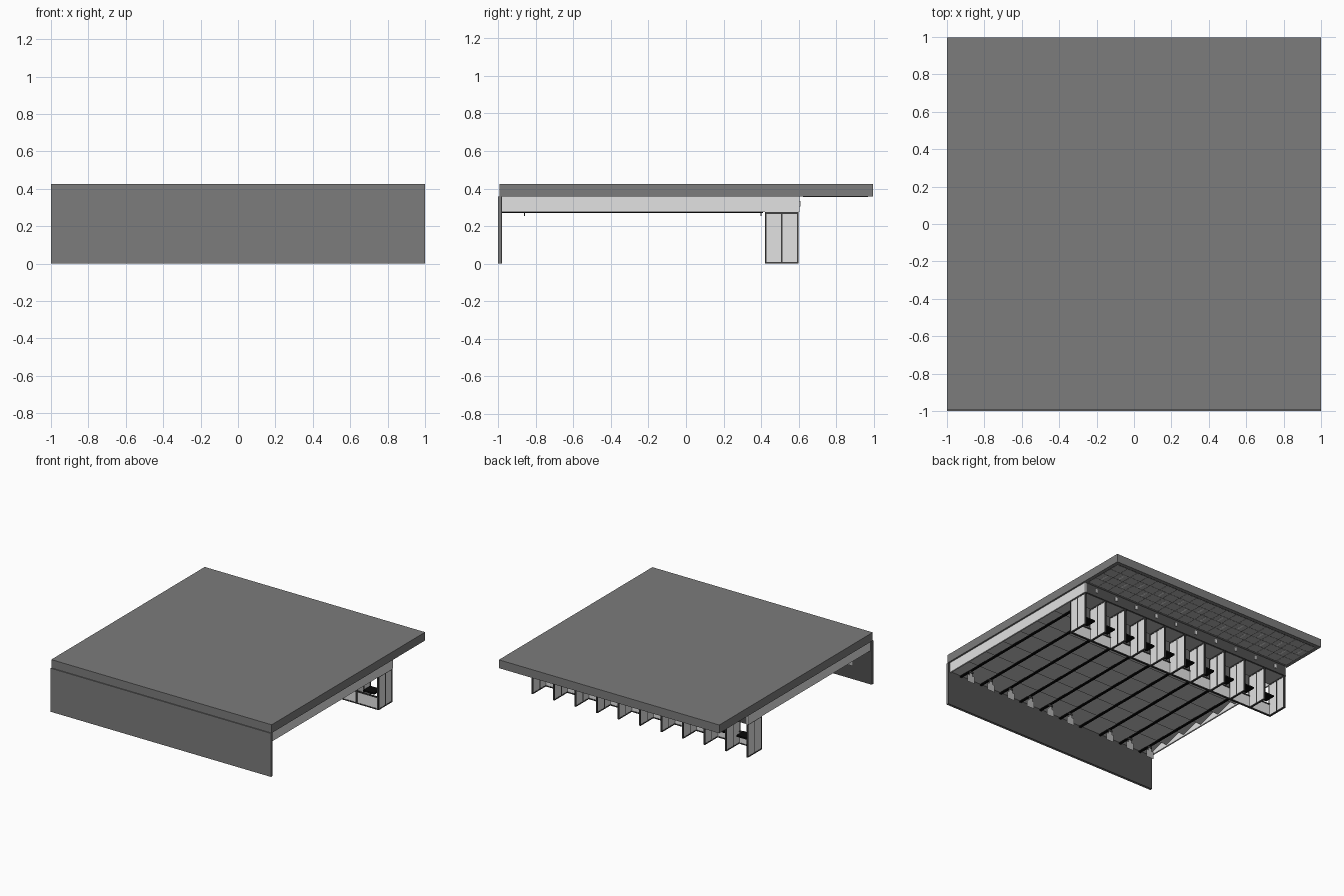
import bpy
import bmesh
from mathutils import Matrix, Vector

cube = bpy.data.objects.get("Cube")
if cube:
    bpy.data.objects.remove(cube, do_unlink=True)


def material(name, v):
    m = bpy.data.materials.new(name)
    m.use_nodes = True
    m.diffuse_color = (v, v, v, 1)
    node = next(n for n in m.node_tree.nodes if n.type == 'BSDF_PRINCIPLED')
    node.inputs["Base Color"].default_value = (v, v, v, 1)
    return m


concrete = material("concrete grey", 0.2)
pale = material("pale grey", 0.76)
ceiling = material("ceiling grey", 0.45)
lining = material("dark lining", 0.08)
frame = material("dark frame", 0.05)
black = material("black", 0.003)


def finish(name, bm, mat):
    bmesh.ops.recalc_face_normals(bm, faces=bm.faces)
    mesh = bpy.data.meshes.new(name)
    bm.to_mesh(mesh)
    bm.free()
    mesh.materials.append(mat)
    ob = bpy.data.objects.new(name, mesh)
    bpy.context.collection.objects.link(ob)
    return ob


def boxes(name, mat, spans):
    """One object from boxes given as (x0, x1), (y0, y1), (z0, z1)."""
    bm = bmesh.new()
    for span in spans:
        mid = Vector([(a + b) / 2 for a, b in span])
        size = [b - a for a, b in span]
        bmesh.ops.create_cube(bm, size=1, matrix=Matrix.Translation(mid) @ Matrix.Diagonal((*size, 1)))
    return finish(name, bm, mat)


def around(c, half):
    return (c - half, c + half)


LANES = 10
PITCH = 0.195
EDGE = PITCH * LANES / 2
CEIL, SOFFIT = 0.357, 0.275
WALL = -0.98
BOOTH_FRONT, BOOTH_BACK = 0.42, 0.6
dividers = [EDGE - PITCH * i for i in range(LANES + 1)]
lanes = [EDGE - PITCH * (i + 0.5) for i in range(LANES)]

# Main shell
boxes("roof_slab", concrete, [((-1, 1), (-0.992, 0.997), (CEIL, 0.425))])
boxes("end_wall", concrete, [((-1, 1), (-1, -0.985), (0, CEIL))])
boxes("end_wall_lining", lining, [((-1, 1), (-0.985, WALL), (0, CEIL))])
boxes("side_beams", pale,
      [(around(s * 0.98, 0.006), (WALL, 0.604), (SOFFIT, CEIL)) for s in (-1, 1)])
boxes("booth_header", lining, [((-0.974, 0.974), (0.588, 0.604), (SOFFIT, CEIL))])
boxes("booth_soffit", ceiling,
      [((-0.974, 0.974), (BOOTH_FRONT, 0.588), (SOFFIT + 0.005, SOFFIT + 0.012))])

# Sloping ceiling baffles, low end towards the end wall
bm = bmesh.new()
ROWS = 7
step = (BOOTH_FRONT - WALL) / ROWS
for r in range(ROWS):
    y = WALL + r * step
    ring = [(y, 0.285), (y + step, 0.347), (y + step, CEIL), (y, 0.293)]
    face = bm.faces.new([bm.verts.new((-0.974, a, b)) for a, b in ring])
    ext = bmesh.ops.extrude_face_region(bm, geom=[face])
    moved = [v for v in ext["geom"] if isinstance(v, bmesh.types.BMVert)]
    bmesh.ops.translate(bm, verts=moved, vec=(1.948, 0, 0))
finish("ceiling_baffles", bm, ceiling)

# Target rails and hanging targets
boxes("target_rails", black,
      [(around(x, 0.009), (WALL, 0.41), (0.271, 0.281)) for x in lanes])
hangers, cards, heads = [], [], []
for i, x in enumerate(lanes):
    y = 0.4 if i == 6 else -0.86
    hangers.append((around(x, 0.02), around(y, 0.003), (0.255, 0.272)))
    cards.append((around(x, 0.034), around(y, 0.0003), (0.175, 0.235)))
    heads.append((around(x, 0.016), around(y, 0.0003), (0.235, 0.256)))
boxes("target_hangers", frame, hangers)
boxes("target_bodies", ceiling, cards)
boxes("target_heads", ceiling, heads)

# Booth dividers: framed pale panels in two halves
T = 0.007
BAR = 0.009
posts, panels = [], []
for x in dividers:
    for y in (BOOTH_FRONT, 0.506, BOOTH_BACK - BAR):
        posts.append((around(x, T), (y, y + BAR), (0, SOFFIT)))
    for z in (0, SOFFIT - BAR):
        posts.append((around(x, T), (BOOTH_FRONT + BAR, BOOTH_BACK - BAR), (z, z + BAR)))
    panels.append((around(x, T - 0.002), (BOOTH_FRONT + 0.004, BOOTH_BACK - 0.004), (0.004, SOFFIT - 0.004)))
boxes("divider_frames", frame, posts)
boxes("divider_panels", pale, panels)

# Counter fronts with framed edges, and shelves between dividers
W = PITCH / 2 - T
boxes("counter_panels", pale,
      [(around(x, W), (0.424, 0.431), (0.008, 0.095)) for x in lanes])
boxes("counter_rails", frame,
      [(around(x, W), (0.42, 0.435), (z, z + 0.008)) for x in lanes for z in (0, 0.095)])
boxes("booth_shelves", black,
      [(around(x, 0.05), (0.44, 0.53), (0.105, 0.118)) for x in lanes])

# Lane marker plates on the header
boxes("lane_markers", pale,
      [(around(x, 0.009), (0.604, 0.61), (0.305, 0.335)) for x in lanes])

# Overhang ceiling tiles and strip lamps
COLS, TROWS = 20, 4
tw, th = 1.94 / COLS, 0.34 / TROWS
tiles, lamps = [], []
for c in range(COLS):
    for r in range(TROWS):
        x, y = -0.97 + (c + 0.5) * tw, 0.625 + (r + 0.5) * th
        tiles.append((around(x, tw / 2 - 0.002), around(y, th / 2 - 0.002), (0.3555, CEIL)))
        if r in (1, 2) and c % 2 == r % 2:
            lamps.append((around(x, 0.008), around(y, 0.034), (0.3545, 0.3555)))
boxes("overhang_backing", frame, [((-0.972, 0.972), (0.622, 0.968), (0.3563, CEIL))])
boxes("overhang_tiles", ceiling, tiles)
boxes("overhang_lamps", pale, lamps)
